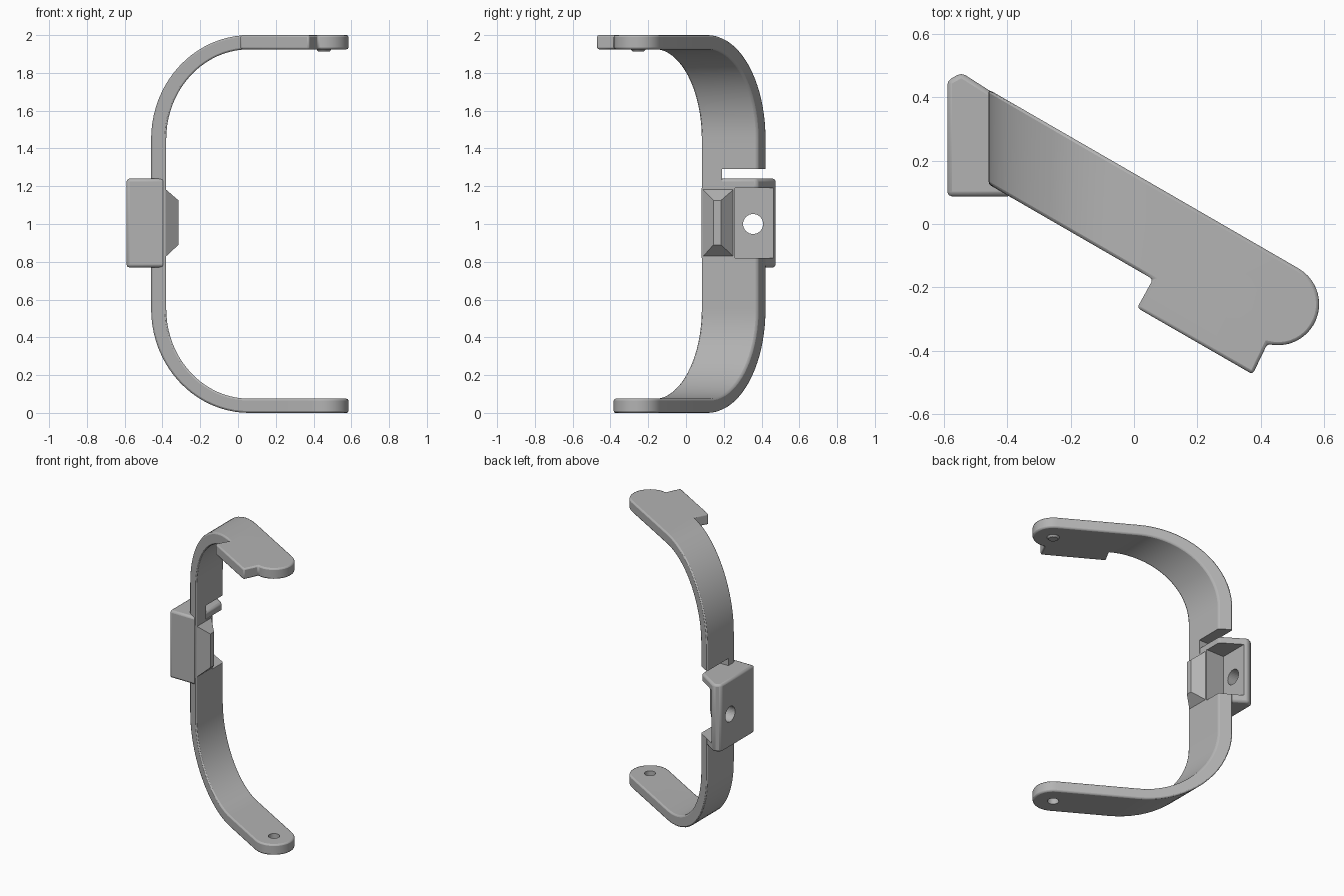
import bpy, bmesh
from math import sin, cos, pi, radians
from mathutils import Matrix

if "Cube" in bpy.data.objects:
    bpy.data.objects.remove(bpy.data.objects["Cube"])

grey = bpy.data.materials.new("plain_grey")
grey.use_nodes = True
COLOUR = (0.45, 0.45, 0.45, 1)
grey.diffuse_color = COLOUR
grey.node_tree.nodes["Principled BSDF"].inputs["Base Color"].default_value = COLOUR

SLOPE = 0.577               # sideways skew of the whole strap
BACK, FRONT = 0.16, -0.14   # strap edges at x = 0
TIP = (0.455, -0.253)       # centre of the rounded ends


def finish(name, bm):
    bmesh.ops.recalc_face_normals(bm, faces=bm.faces[:])
    me = bpy.data.meshes.new(name)
    bm.to_mesh(me)
    bm.free()
    ob = bpy.data.objects.new(name, me)
    bpy.context.collection.objects.link(ob)
    me.materials.append(grey)
    return ob


def box(name, x, y, z):
    bm = bmesh.new()
    bmesh.ops.create_cube(bm, size=1)
    for v in bm.verts:
        v.co = [r[0] if c < 0 else r[1] for c, r in zip(v.co, (x, y, z))]
    return finish(name, bm)


def cone(name, centre, r1, r2, depth, turn=Matrix()):
    bm = bmesh.new()
    bmesh.ops.create_cone(bm, cap_ends=True, segments=32, radius1=r1, radius2=r2,
                          depth=depth, matrix=Matrix.Translation(centre) @ turn)
    return finish(name, bm)


def bevel(ob, width):
    m = ob.modifiers.new("soft_edges", 'BEVEL')
    m.width, m.segments, m.limit_method = width, 2, 'ANGLE'
    m.angle_limit = radians(35)


def cut(ob, cutter):
    m = ob.modifiers.new("cut", 'BOOLEAN')
    m.operation, m.object, m.solver = 'DIFFERENCE', cutter, 'EXACT'
    cutter.hide_render = True
    cutter.hide_set(True)


def smooth(ob):
    bpy.ops.object.select_all(action='DESELECT')
    ob.select_set(True)
    bpy.context.view_layer.objects.active = ob
    bpy.ops.object.shade_smooth_by_angle(angle=radians(30))


# C-shaped strap: two quarter arcs joined by the upright, then flat ends
def station(bm, side, a):
    ring = []
    for rx, rz in ((0.52, 0.55), (0.44, 0.475)):
        x, z = 0.06 - rx * cos(a), 1 + side * (0.45 + rz * sin(a))
        ring += [bm.verts.new((x, e - SLOPE * x, z)) for e in (BACK, FRONT)]
    return ring     # outer back, outer front, inner back, inner front


def flat_end(bm, ring, outline):
    ob, of, ib, inf = ring
    outer = [ob] + [bm.verts.new((x, y, ob.co.z)) for x, y in outline] + [of]
    inner = [ib] + [bm.verts.new((x, y, ib.co.z)) for x, y in outline] + [inf]
    bm.faces.new(outer)
    bm.faces.new(inner)
    for i in range(len(outer) - 1):
        bm.faces.new((outer[i], outer[i + 1], inner[i + 1], inner[i]))


def round_end(last):
    return [(TIP[0] + 0.13 * cos(a), TIP[1] + 0.13 * sin(a))
            for a in (radians(60 + (last - 60) * i / 20) for i in range(21))]


STEPS = 20
bm = bmesh.new()
rings = [station(bm, -1, pi / 2 * (1 - i / STEPS)) for i in range(STEPS + 1)]
rings += [station(bm, 1, pi / 2 * i / STEPS) for i in range(STEPS + 1)]
for p, q in zip(rings, rings[1:]):
    for i, j in ((0, 1), (1, 3), (3, 2), (2, 0)):
        bm.faces.new((p[i], p[j], q[j], q[i]))
flat_end(bm, rings[0], round_end(-120))
flat_end(bm, rings[-1], round_end(-105) + [(0.375, -0.475), (0.01, -0.265)])
strap = finish("strap", bm)
bevel(strap, 0.01)

# Clamp block behind the upright
bm = bmesh.new()
plan = [(-0.59, 0.087), (-0.385, 0.087), (-0.385, 0.376), (-0.545, 0.478), (-0.59, 0.453)]
face = bm.faces.new([bm.verts.new((x, y, 0.77)) for x, y in plan])
top = bmesh.ops.extrude_face_region(bm, geom=[face])["geom"]
bmesh.ops.translate(bm, vec=(0, 0, 0.47),
                    verts=[v for v in top if isinstance(v, bmesh.types.BMVert)])
block = finish("clamp_block", bm)
bevel(block, 0.015)

# Cutters: slot above the block, open pocket, screw hole, end hole
slot = box("slot_cutter", (-0.6, -0.3), (0.19, 0.6), (1.19, 1.29))
pocket = box("pocket_cutter", (-0.52, -0.2), (0.26, 0.6), (0.82, 1.19))
screw = cone("screw_hole_cutter", (-0.55, 0.355, 1), 0.053, 0.053, 0.3,
             Matrix.Rotation(pi / 2, 4, 'Y'))
pivot = cone("pivot_hole_cutter", (*TIP, 0.04), 0.036, 0.036, 0.2)
for cutter in (slot, pocket, pivot):
    cut(strap, cutter)
for cutter in (pocket, screw):
    cut(block, cutter)

# Tapered catch on the inner face of the upright
catch = box("catch", (-0.39, -0.315), (0.083, 0.26), (0.82, 1.19))
for v in catch.data.vertices:
    if v.co.x > -0.35:
        v.co.y = 0.145 if v.co.y < 0.2 else 0.185
        v.co.z = 0.89 if v.co.z < 1 else 1.125

# Small pin under the upper end
pin = cone("pivot_pin", (*TIP, 1.925), 0.03, 0.05, 0.024)

for part in (strap, block, catch, pin):
    smooth(part)
